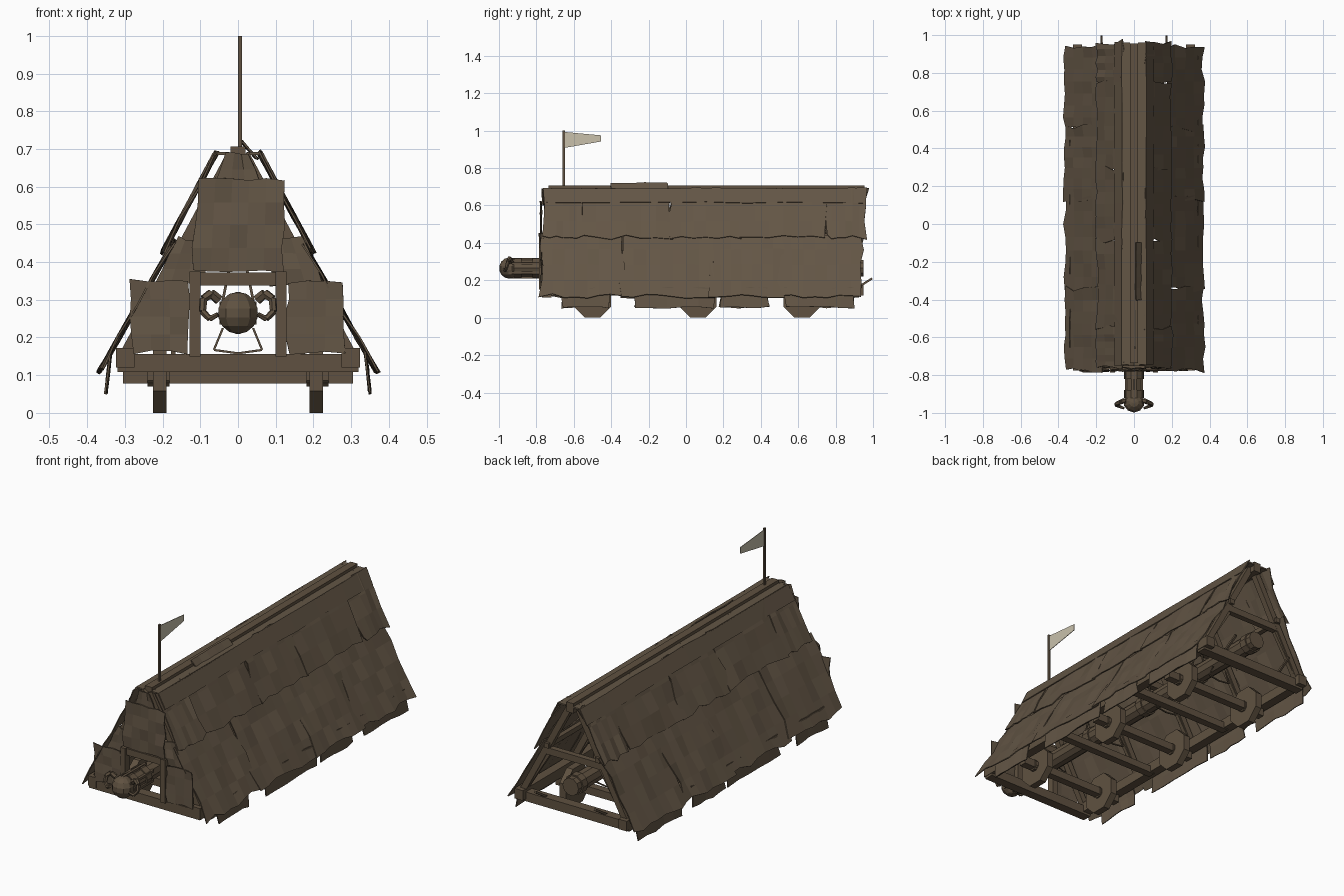
import bpy, bmesh, math, random
from mathutils import Vector

if "Cube" in bpy.data.objects:
    bpy.data.objects.remove(bpy.data.objects["Cube"])
random.seed(4)

def mat(name, c):
    m = bpy.data.materials.new(name)
    m.diffuse_color = (*c, 1)
    m.use_nodes = True
    m.node_tree.nodes["Principled BSDF"].inputs["Base Color"].default_value = m.diffuse_color
    return m
HIDE = mat("hide brown", (0.125, 0.092, 0.060))
WOOD = mat("timber brown", (0.115, 0.083, 0.052))
CLOTH = mat("pale cloth", (0.58, 0.53, 0.41))

def finish(name, bm, m):
    bmesh.ops.recalc_face_normals(bm, faces=bm.faces)
    me = bpy.data.meshes.new(name)
    bm.to_mesh(me)
    bm.free()
    me.materials.append(m)
    ob = bpy.data.objects.new(name, me)
    bpy.context.collection.objects.link(ob)
    return ob

def box(name, x0, x1, y0, y1, z0, z1, m=WOOD):
    bm = bmesh.new()
    bmesh.ops.create_cube(bm, size=1)
    for v in bm.verts:
        v.co = ((x0+x1)/2 + v.co.x*(x1-x0), (y0+y1)/2 + v.co.y*(y1-y0), (z0+z1)/2 + v.co.z*(z1-z0))
    return finish(name, bm, m)

def rod(name, a, b, r, n=4, m=WOOD, r2=None):
    """Straight n-sided bar from a to b."""
    a, b = Vector(a), Vector(b)
    bm = bmesh.new()
    bmesh.ops.create_cone(bm, cap_ends=True, segments=n, radius1=r, radius2=r if r2 is None else r2, depth=(b-a).length)
    q = (b-a).to_track_quat('Z', 'Y')
    for v in bm.verts:
        p = v.co.copy()
        c, s = math.cos(math.pi/n), math.sin(math.pi/n)
        v.co = q @ Vector((p.x*c-p.y*s, p.x*s+p.y*c, p.z)) + (a+b)/2
    return finish(name, bm, m)

def hide(name, a, b, c, d, nu=6, nv=4, edge=0.016, wave=0.006):
    """Ragged skin over corners a-b (top) and d-c (bottom)."""
    a, b, c, d = map(Vector, (a, b, c, d))
    n = (b-a).cross(d-a).normalized()
    u, w = (b-a).normalized(), (d-a).normalized()
    bm = bmesh.new()
    g = []
    for j in range(nv+1):
        for i in range(nu+1):
            s, t = i/nu, j/nv
            p = a.lerp(b, s).lerp(d.lerp(c, s), t) + n*random.uniform(-wave, wave)
            if i in (0, nu): p += u*random.uniform(-edge, edge)
            if j in (0, nv): p += w*random.uniform(-edge, edge)*0.8
            g.append(bm.verts.new(p))
    for j in range(nv):
        for i in range(nu):
            k = j*(nu+1)+i
            bm.faces.new((g[k], g[k+1], g[k+nu+2], g[k+nu+1]))
    ob = finish(name, bm, HIDE)
    sol = ob.modifiers.new("thickness", 'SOLIDIFY')
    sol.thickness, sol.offset = 0.005, 0
    return ob

# roof hides: lower row, upper row, hanging flaps
LOW = [(-0.775, -0.34), (-0.35, 0.14), (0.13, 0.52), (0.50, 0.945)]
UP = [(-0.765, -0.55), (-0.56, -0.08), (-0.09, 0.30), (0.29, 0.75), (0.74, 0.965)]
FLAPS = [(-0.66, -0.41), (-0.27, 0.15), (0.18, 0.44), (0.53, 0.90)]
for s in (-1, 1):
    for k, (y0, y1) in enumerate(LOW):
        hide("lower_roof_hide", (s*0.172, y0, 0.45), (s*0.172, y1, 0.45), (s*0.365, y1, 0.115), (s*0.365, y0, 0.115), 7, 4)
    for y0, y1 in UP:
        hide("upper_roof_hide", (s*0.06, y0, 0.685), (s*0.06, y1, 0.685), (s*0.197, y1, 0.43), (s*0.197, y0, 0.43), 6, 3)
    for y0, y1 in FLAPS:
        hide("side_flap", (s*0.338, y0, 0.16), (s*0.338, y1, 0.16), (s*0.35, y1, 0.055), (s*0.35, y0, 0.055), 5, 2, 0.008, 0.003)
    # ridge cap boards
    hide("ridge_cap_side", (s*0.062, -0.745, 0.692), (s*0.062, 0.965, 0.692), (s*0.103, 0.965, 0.615), (s*0.103, -0.745, 0.615), 8, 1, 0.006, 0.001)
    box("ridge_cap_top", *sorted((s*0.022, s*0.064)), -0.745, 0.96, 0.684, 0.692, HIDE)
hide("ridge_patch", (0.012, -0.4, 0.715), (0.012, -0.1, 0.722), (0.05, -0.1, 0.675), (0.05, -0.4, 0.675), 5, 1, 0.006, 0.003)
box("ridge_beam", -0.02, 0.02, -0.735, 0.955, 0.655, 0.706)

# front hides
yf = -0.775
hide("front_top_hide", (-0.105, yf, 0.618), (0.12, yf, 0.618), (0.115, yf, 0.378), (-0.12, yf, 0.378), 5, 4, 0.008)
for s in (-1, 1):
    hide("front_side_hide", (s*0.13, yf, 0.35), (s*0.285, yf, 0.35), (s*0.28, yf, 0.16), (s*0.13, yf, 0.16), 3, 4, 0.008)
    hide("front_shoulder_hide", (s*0.09, yf+0.015, 0.465), (s*0.165, yf+0.015, 0.465), (s*0.225, yf+0.015, 0.34), (s*0.09, yf+0.015, 0.34), 3, 3, 0.008)
hide("front_peak_hide", (-0.03, yf+0.01, 0.69), (0.03, yf+0.01, 0.69), (0.06, yf+0.01, 0.6), (-0.06, yf+0.01, 0.6), 3, 2, 0.006)

# front doorway
for s in (-1, 1):
    box("door_post", *sorted((s*0.1, s*0.128)), -0.785, -0.745, 0.15, 0.375)
box("door_lintel", -0.1, 0.1, -0.775, -0.745, 0.338, 0.372)

# base frame
for s in (-1, 1):
    box("base_rail", *sorted((s*0.275, s*0.323)), -0.775, 0.95, 0.12, 0.172)
    box("roof_purlin", *sorted((s*0.135, s*0.16)), -0.74, 0.94, 0.425, 0.45)
for y in (-0.745, 0.90):
    box("end_sill", -0.32, 0.32, y-0.025, y+0.025, 0.108, 0.156)
for y in (-0.22, 0.35):
    box("floor_beam", -0.3, 0.3, y-0.02, y+0.02, 0.115, 0.152)

# A-frames with collar beams and side studs
for y in (-0.735, -0.32, 0.09, 0.5, 0.91):
    for s in (-1, 1):
        rod("rafter", (s*0.015, y, 0.685), (s*0.298, y, 0.155), 0.022)
        if -0.7 < y:
            rod("knee_brace", (s*0.29, y, 0.16), (s*0.15, y, 0.385), 0.013)
    box("collar_beam", -0.155, 0.155, y-0.015, y+0.015, 0.385, 0.42)

# wheels and axles
for y in (-0.5, 0.065, 0.62):
    box("axle", -0.305, 0.305, y-0.02, y+0.02, 0.078, 0.118)
    for s in (-1, 1):
        rod("wheel", (s*0.189, y, 0.098), (s*0.225, y, 0.098), 0.106, 8)
        rod("wheel_hub", (s*0.182, y, 0.098), (s*0.24, y, 0.098), 0.03, 8)

# suspended ram log with bands
Z = 0.265
rod("ram_log", (0, -0.95, Z), (0, 0.95, Z), 0.046, 10)
for y in (-0.90, -0.80, -0.32, 0.09, 0.5, 0.90):
    rod("ram_band", (0, y-0.02, Z), (0, y+0.02, Z), 0.053, 10)
for k in range(6):
    a = math.tau*(k+0.5)/6
    x, z = 0.049*math.cos(a), Z+0.049*math.sin(a)
    rod("ram_strap", (x, -0.95, z), (x, -0.76, z), 0.009)

# ram head with curled horns
bm = bmesh.new()
bmesh.ops.create_uvsphere(bm, u_segments=10, v_segments=7, radius=0.056)
for v in bm.verts:
    v.co = (v.co.x, v.co.y*0.95-0.946, v.co.z+Z)
finish("ram_head", bm, WOOD)
for s in (-1, 1):
    pts = []
    for k in range(6):
        a = math.radians(150-k*58)
        pts.append((s*(0.072+0.024*math.cos(a)), -0.935-0.008*k, 0.283+0.034*math.sin(a)))
    for k in range(5):
        rod("horn", pts[k], pts[k+1], 0.014-0.0015*k, 6, WOOD, 0.0125-0.0015*k)

# slings and hand loops along the ram
for y in (-0.32, 0.09, 0.5):
    for s in (-1, 1):
        rod("sling_rope", (s*0.042, y, 0.29), (s*0.02, y, 0.40), 0.005)
        rod("loop_side", (s*0.04, y+0.16, 0.225), (s*0.064, y+0.16, 0.167), 0.004)
        rod("loop_base", (s*0.064, y+0.16, 0.167), (0, y+0.16, 0.158), 0.004)
for s in (-1, 1):
    rod("push_handle", (s*0.172, 0.90, 0.15), (s*0.172, 0.995, 0.21), 0.008)

# pennant
box("flag_pole", 0, 0.01, -0.66, -0.648, 0.69, 1.0)
bm = bmesh.new()
f = bm.faces.new([bm.verts.new((0.004, y, z)) for y, z in ((-0.65, 0.908), (-0.455, 0.942), (-0.455, 0.975), (-0.65, 0.993))])
r = bmesh.ops.extrude_face_region(bm, geom=[f])
bmesh.ops.translate(bm, vec=(0.003, 0, 0), verts=[g for g in r["geom"] if isinstance(g, bmesh.types.BMVert)])
finish("pennant", bm, CLOTH)
